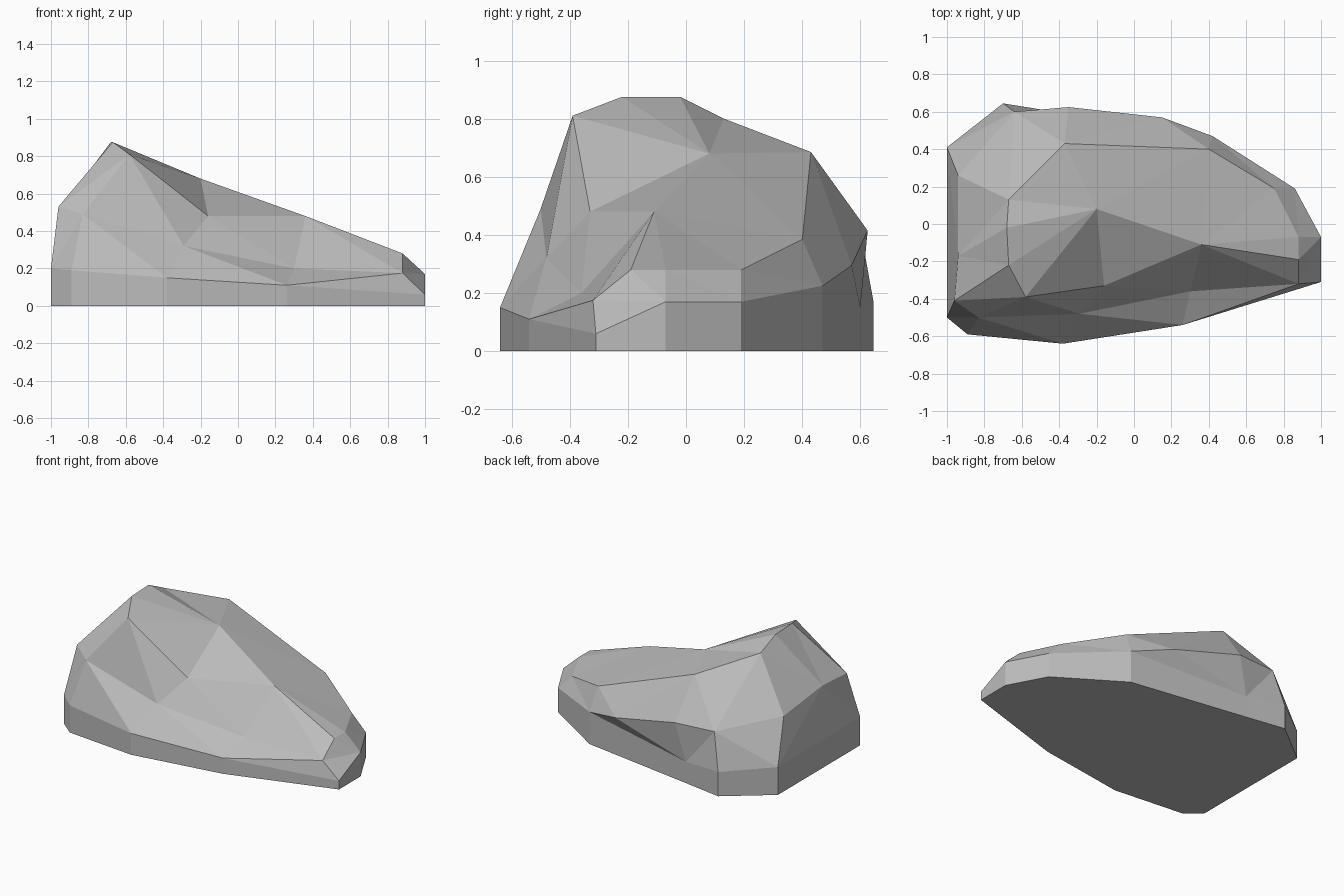
import bpy
import bmesh
from mathutils import Vector

# Remove only the default cube
default_cube = bpy.data.objects.get("Cube")
if default_cube:
    bpy.data.objects.remove(default_cube, do_unlink=True)

# Stone material
stone = bpy.data.materials.new("stone_grey")
stone.use_nodes = True
colour = (0.5, 0.5, 0.5, 1)
stone.diffuse_color = colour
stone.node_tree.nodes["Principled BSDF"].inputs["Base Color"].default_value = colour

# Contour rings, counter-clockwise from the front of the tall end
rim = [(-1, -.5, .2), (-.89, -.59, .19), (-.38, -.64, .15), (.26, -.54, .11),
       (1, -.31, .06), (1, -.07, .17), (.86, .19, .17), (.42, .47, .225),
       (-.42, .6, .15), (-.7, .645, .17), (-1, .41, .195)]
shoulder = [(-.96, -.41, .53), (-.83, -.5, .49), (-.29, -.48, .32), (.3, -.36, .2),
            (.88, -.32, .175), (.88, -.19, .28), (.88, -.07, .28), (.75, .19, .28),
            (.4, .4, .385), (.15, .57, .295), (-.35, .625, .415), (-.64, .6, .42),
            (-.94, .26, .48), (-.94, -.17, .53)]
crest = [(-.67, -.22, .875), (-.58, -.39, .81), (-.16, -.33, .48), (.36, -.11, .48),
         (.4, .4, .385), (-.37, .43, .685), (-.67, .13, .8), (-.68, -.02, .875)]
saddle = [(-.2, .08, .68)]
base = [(x, y, 0) for x, y, z in rim]

bm = bmesh.new()
shared = {}


def vertex(point):
    """Return the vertex at a point, reusing one that already exists."""
    if point not in shared:
        shared[point] = bm.verts.new(point)
    return shared[point]


def distance(a, b):
    return (Vector(a) - Vector(b)).length


def add_face(points):
    """Add a face unless it collapses onto a shared vertex."""
    if len(set(points)) == len(points):
        bm.faces.new([vertex(p) for p in points])


def stitch(lower, upper):
    """Join two closed rings with triangles, picking the shorter diagonal."""
    i = j = 0
    upper_steps = len(upper) if len(upper) > 1 else 0
    while i < len(lower) or j < upper_steps:
        low, high = lower[i % len(lower)], upper[j % len(upper)]
        next_low = lower[(i + 1) % len(lower)]
        next_high = upper[(j + 1) % len(upper)]
        upper_done = j >= upper_steps
        go_low = upper_done or distance(next_low, high) < distance(low, next_high)
        if i < len(lower) and go_low:
            add_face([low, next_low, high])
            i += 1
        else:
            add_face([low, next_high, high])
            j += 1


# Flat underside and straight foot wall
add_face(base[::-1])
for k in range(len(rim)):
    n = (k + 1) % len(rim)
    add_face([base[k], base[n], rim[n], rim[k]])

# Faceted sides and sloping top
stitch(rim, shoulder)
stitch(shoulder, crest)
stitch(crest, saddle)
bmesh.ops.recalc_face_normals(bm, faces=bm.faces[:])

# Boulder object, flat shaded
mesh = bpy.data.meshes.new("boulder")
bm.to_mesh(mesh)
bm.free()
mesh.materials.append(stone)
boulder = bpy.data.objects.new("boulder", mesh)
bpy.context.collection.objects.link(boulder)
